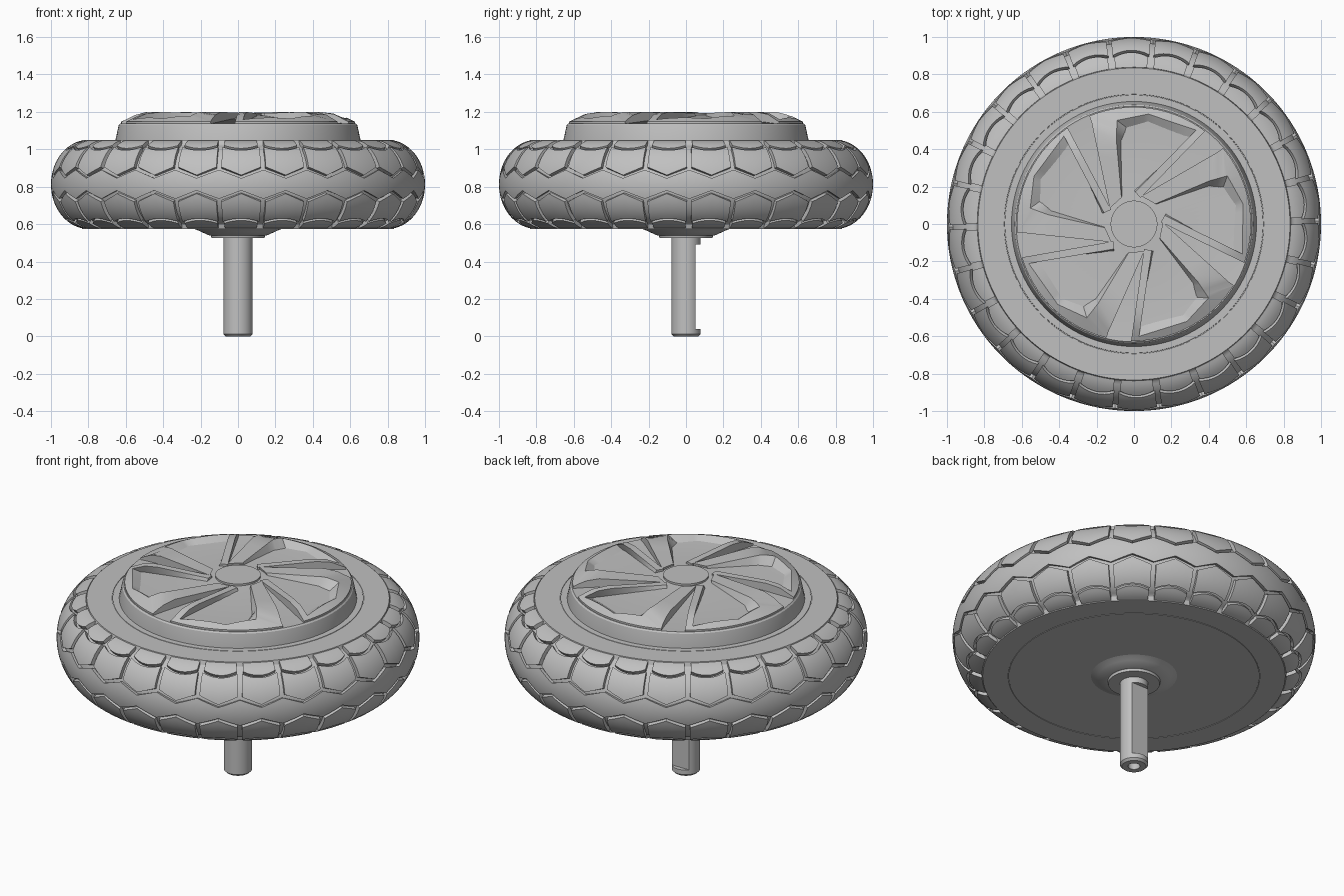
import bpy, bmesh
from math import sin, cos, radians, tau
from mathutils import Matrix, Vector

cube = bpy.data.objects.get("Cube")
if cube:
    bpy.data.objects.remove(cube)

grey = bpy.data.materials.new("plain grey")
grey.use_nodes = True
grey.diffuse_color = (0.53, 0.53, 0.53, 1)
grey.node_tree.nodes["Principled BSDF"].inputs["Base Color"].default_value = grey.diffuse_color

MID = 0.8125          # height of the tyre's middle plane
COUNT = 26            # tread blocks around the tyre
PITCH = tau / COUNT
PHASE = radians(-89)


def loft(bm, sections, around=False, ring=True, caps=False):
    """Skin a row of point sections; around closes the row, ring closes each section."""
    rows = [[bm.verts.new(p) for p in s] for s in sections]
    n = len(rows[0])
    pairs = list(zip(rows, rows[1:])) + ([(rows[-1], rows[0])] if around else [])
    for a, b in pairs:
        for i in range(n if ring else n - 1):
            j = (i + 1) % n
            bm.faces.new((a[i], a[j], b[j], b[i]))
    if caps:
        bm.faces.new(rows[0])
        bm.faces.new(rows[-1])


def select(obj):
    bpy.ops.object.select_all(action='DESELECT')
    obj.select_set(True)
    bpy.context.view_layer.objects.active = obj


def soften(obj):
    select(obj)
    bpy.ops.object.shade_smooth_by_angle(angle=radians(28))


def finish(bm, name):
    bmesh.ops.remove_doubles(bm, verts=bm.verts, dist=1e-5)
    bmesh.ops.recalc_face_normals(bm, faces=bm.faces)
    mesh = bpy.data.meshes.new(name)
    bm.to_mesh(mesh)
    bm.free()
    mesh.materials.append(grey)
    obj = bpy.data.objects.new(name, mesh)
    bpy.context.collection.objects.link(obj)
    soften(obj)
    return obj


def revolve(name, profile, steps=96):
    bm = bmesh.new()
    loft(bm, [[(r * cos(t), r * sin(t), z) for r, z in profile]
              for t in (tau * k / steps for k in range(steps))], around=True, ring=False)
    return finish(bm, name)


# Tyre cross-section: an ellipse, sunk by depth d
def tyre_point(theta, phi, d):
    p = radians(phi)
    r = 0.8 + (0.2 - d) * cos(p)
    return (r * cos(theta), r * sin(theta), MID + (0.238 - d) * sin(p))


def tread_section(theta, low, high, steps):
    phis = [low + (high - low) * k / steps for k in range(steps + 1)]
    return ([tyre_point(theta, p, 0) for p in phis]
            + [tyre_point(theta, p, 0.03) for p in reversed(phis)])


def zigzag(s):        # s runs from -1 to 1 across one block
    return 8 + 11 * abs(s)


def scallop(s):
    return 50 + 7 * s * s


# Tyre carcass with flat sidewalls, and a hairline seam ring on each side
def side(sign):
    pts = [(0, .2375), (.689, .2375), (.69, .235), (.693, .235), (.694, .2375), (.834, .2375), (.842, .214)]
    return [(r, MID + sign * h) for r, h in pts]


wall = [(0.8 + 0.178 * cos(radians(p)), MID + 0.216 * sin(radians(p))) for p in range(-74, 75, 4)]
revolve("tyre_carcass", side(-1) + wall + side(1)[::-1], 156)

# Smooth middle band with zigzag edges
bm = bmesh.new()
sections = []
for k in range(COUNT * 8):
    s = (k % 8) / 4 - 1
    sections.append(tread_section(PHASE + (k / 8 - 0.5) * PITCH, -zigzag(s), zigzag(s), 8))
loft(bm, sections, around=True)
finish(bm, "tyre_middle_band")

# Rows of tread blocks on both shoulders
rows = [("shoulder_blocks", 0.445, lambda s: zigzag(s) + 4, scallop, 8),
        ("sidewall_blocks", 0.415, lambda s: scallop(s) + 4, lambda s: 79, 5)]
for name, half, low, high, steps in rows:
    bm = bmesh.new()
    for sign in (-1, 1):
        for k in range(COUNT):
            block = []
            for i in range(9):
                s = i / 4 - 1
                theta = PHASE + (k + half * s) * PITCH
                block.append(tread_section(theta, sign * low(s), sign * high(s), steps))
            loft(bm, block, caps=True)
    finish(bm, name)

# Hub cover: rim and the shallow conical floor between the raised vanes
RIM = 0.625
revolve("hub_cover", [(0, 1.03), (.655, 1.03), (.655, 1.05), (.638, 1.13), (.63, 1.138),
                      (.62, 1.136), (.12, 1.183), (0, 1.183)])


def floor_height(r):
    return 1.185 - 0.095 * r


def dome_height(r):
    if r < 0.49:
        return 1.19 + 0.02 * r
    return 1.2 - 0.25 * (r - 0.49) if r < 0.55 else 1.185 - 0.5 * (r - 0.55)


def rim_point(degrees):
    return (RIM * cos(radians(degrees)), RIM * sin(radians(degrees)))


# Each vane bends round a pocket: foot and crest of its inner slope, then its outer edge
vane_path = [((-.17, -.01), (-.155, -.02), (-.12, -.097)),
             ((-.44, .075), (-.46, .05), (-.55, -.052)),
             ((-.49, .13), (-.555, .085), rim_point(184)),
             ((-.49, .13), (-.555, .085), rim_point(171)),
             ((-.485, .235), (-.535, .255), rim_point(155)),
             ((-.325, .42), (-.375, .47), rim_point(129)),
             ((-.325, .42), (-.375, .47), rim_point(124.6)),
             ((-.175, .055), (-.16, .06), (-.122, .076))]


def vane_section(foot, crest, edge):
    if edge.length > 0.6:
        edge = edge.normalized() * RIM
    return [(*foot, floor_height(foot.length)), (*crest, dome_height(crest.length)),
            (*edge, dome_height(edge.length)), (*edge, floor_height(edge.length) - 0.01)]


vane = []
for a, b in zip(vane_path, vane_path[1:]):
    for k in range(6):
        vane.append(vane_section(*(Vector(p).lerp(Vector(q), k / 6) for p, q in zip(a, b))))
vane.append(vane_section(*(Vector(p) for p in vane_path[-1])))

bm = bmesh.new()
for k in range(5):
    turn = Matrix.Rotation(k * tau / 5, 3, 'Z')
    loft(bm, [[turn @ Vector(p) for p in s] for s in vane], caps=True)
finish(bm, "hub_vanes")

revolve("hub_centre_disc", [(0, 1.15), (.125, 1.15), (.125, 1.194), (0, 1.194)], 48)

# Conical boss and collar under the wheel
revolve("axle_boss", [(0, .58), (.24, .576), (.222, .57), (.2, .56), (.155, .54), (.145, .54),
                      (.142, .525), (0, .525)], 64)

# Axle with a drilled end and one flat on its back
axle = revolve("axle", [(0, .1), (.033, .1), (.033, 0), (.066, 0), (.078, .012), (.078, .54), (0, .54)], 48)
bm = bmesh.new()
bmesh.ops.create_cube(bm, size=1, matrix=Matrix.Translation((0, .152, .265)) @ Matrix.Diagonal((.4, .2, .45, 1)))
cutter = finish(bm, "axle_cutter")
cutter.hide_render = True
mod = axle.modifiers.new("flat", 'BOOLEAN')
mod.operation, mod.solver, mod.object = 'DIFFERENCE', 'EXACT', cutter
select(axle)
bpy.ops.object.modifier_apply(modifier=mod.name)
bpy.data.objects.remove(cutter)
soften(axle)
